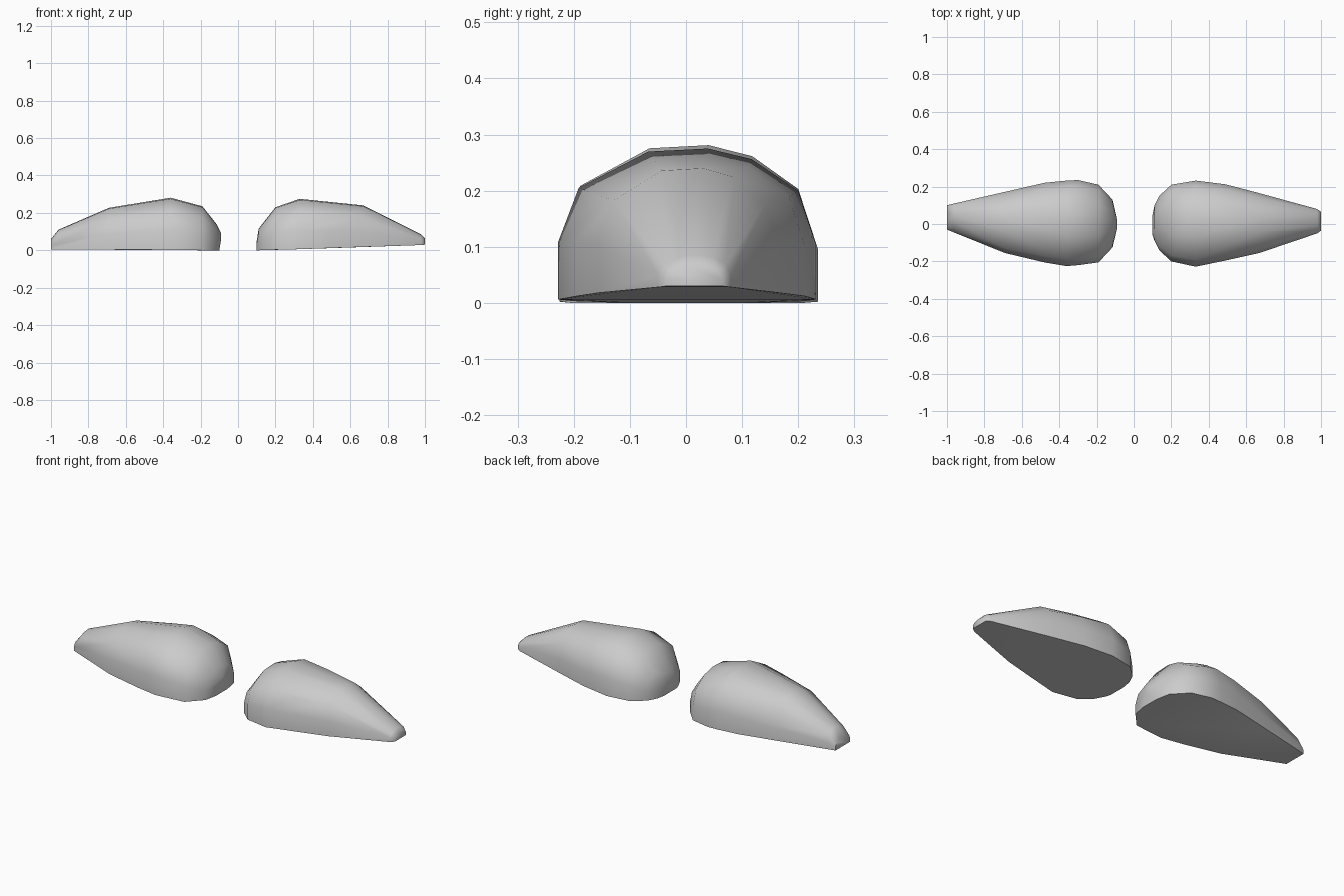
import bpy, bmesh
from math import radians

# Unit dome section: (share of half width, share of height)
SECTION = [(1, 0), (1, 0.36), (0.86, 0.72), (0.5, 0.93), (0.16, 1),
           (-0.3, 0.98), (-0.84, 0.74), (-1, 0.38), (-1, 0)]


def pod(name, stations):
    """Faceted teardrop dome: convex skin over sections (x, front y, back y, base z, top z)."""
    bm = bmesh.new()
    for x, front, back, base, top in stations:
        mid, half = (front + back) / 2, (back - front) / 2
        for u, v in SECTION:
            bm.verts.new((x, mid + u * half, base + v * (top - base)))
    hull = bmesh.ops.convex_hull(bm, input=bm.verts)
    loose = {g for g in hull["geom_interior"] + hull["geom_unused"]
             if isinstance(g, bmesh.types.BMVert)}
    bmesh.ops.delete(bm, geom=list(loose), context='VERTS')
    bmesh.ops.recalc_face_normals(bm, faces=bm.faces)
    mesh = bpy.data.meshes.new(name)
    bm.to_mesh(mesh)
    bm.free()
    obj = bpy.data.objects.new(name, mesh)
    bpy.context.collection.objects.link(obj)
    bpy.ops.object.select_all(action='DESELECT')
    obj.select_set(True)
    bpy.context.view_layer.objects.active = obj
    bpy.ops.object.shade_smooth_by_angle(angle=radians(60))


# Left pod, tip towards -x
pod("left_pod", [
    (-1.00, -0.03, 0.10, 0.005, 0.06),
    (-0.96, -0.04, 0.11, 0.005, 0.11),
    (-0.69, -0.155, 0.17, 0.003, 0.227),
    (-0.48, -0.205, 0.22, 0.003, 0.26),
    (-0.36, -0.225, 0.232, 0.002, 0.281),
    (-0.30, -0.22, 0.235, 0.002, 0.264),
    (-0.19, -0.205, 0.21, 0.0, 0.235),
    (-0.115, -0.125, 0.13, 0.0, 0.14),
    (-0.10, -0.05, 0.05, 0.0, 0.08),
    (-0.09, -0.02, 0.02, 0.06, 0.09),
])

# Right pod, tip towards +x, underside rising slightly
pod("right_pod", [
    (0.10, -0.06, 0.05, 0.0, 0.05),
    (0.11, -0.09, 0.10, 0.0, 0.115),
    (0.135, -0.14, 0.15, 0.001, 0.145),
    (0.20, -0.20, 0.21, 0.003, 0.23),
    (0.33, -0.228, 0.232, 0.006, 0.275),
    (0.49, -0.195, 0.212, 0.012, 0.258),
    (0.67, -0.155, 0.165, 0.018, 0.24),
    (0.98, -0.05, 0.08, 0.028, 0.085),
    (1.00, -0.035, 0.065, 0.03, 0.065),
])
